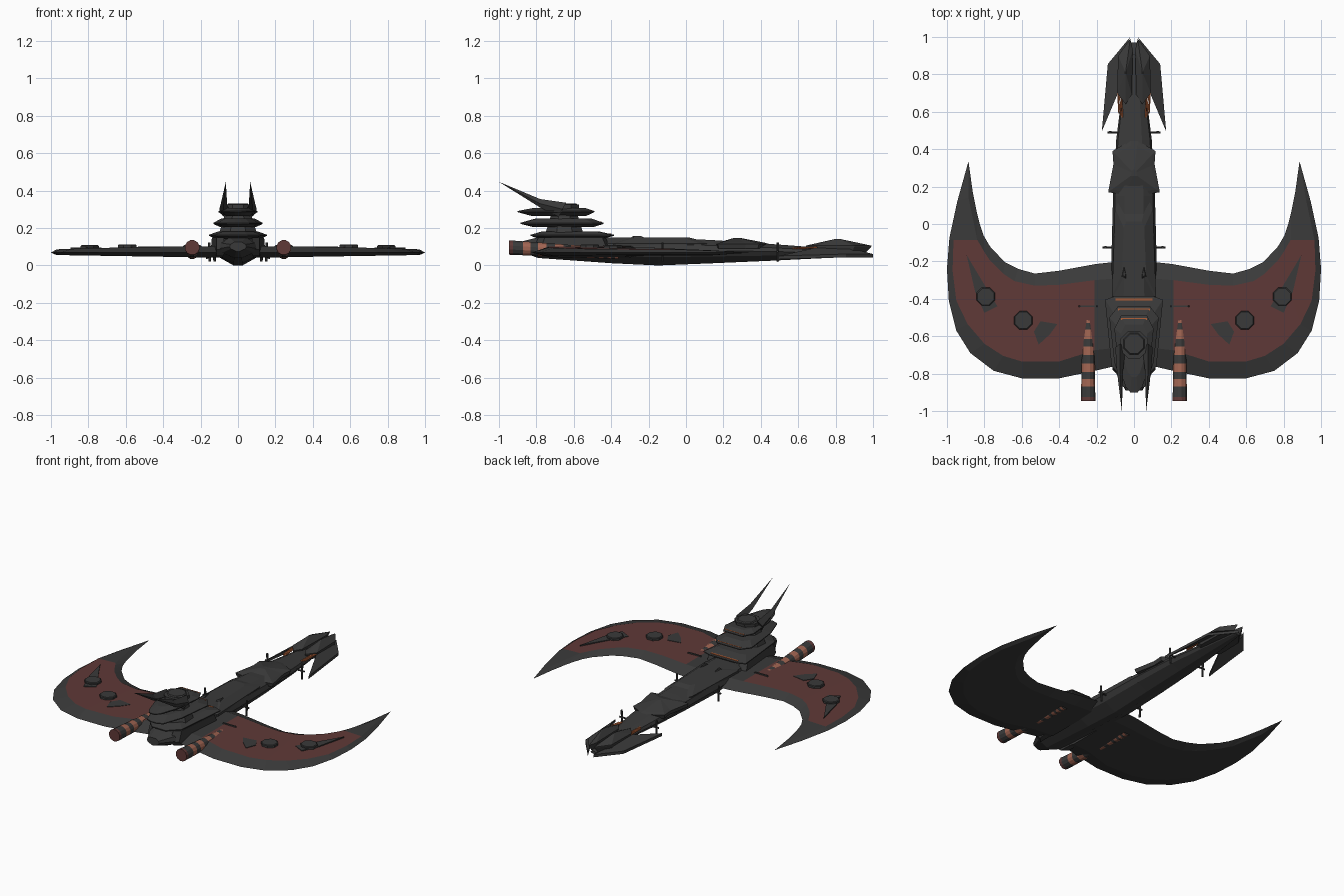
import bpy, bmesh, math
from mathutils import Vector

if "Cube" in bpy.data.objects:
    bpy.data.objects.remove(bpy.data.objects["Cube"])


def material(name, rgb):
    m = bpy.data.materials.new(name)
    m.diffuse_color = (*rgb, 1)
    m.use_nodes = True
    m.node_tree.nodes["Principled BSDF"].inputs["Base Color"].default_value = m.diffuse_color
    return m


GREY = material("charcoal hull", (0.042, 0.042, 0.042))
RED = material("dull red panel", (0.115, 0.041, 0.038))
COPPER = material("copper band", (0.36, 0.13, 0.085))
ORANGE = material("orange trim", (0.45, 0.12, 0.04))


def loft(name, rings, mats=(GREY,), rule=None, mirror=False):
    """Skin rings of equal point count, cap both ends, colour by rule(ring, side)."""
    bm = bmesh.new()
    vs = [[bm.verts.new(p) for p in r] for r in rings]
    n = len(rings[0])
    for i in range(len(rings) - 1):
        for j in range(n):
            k = (j + 1) % n
            f = bm.faces.new((vs[i][j], vs[i][k], vs[i + 1][k], vs[i + 1][j]))
            f.material_index = rule(i, j) if rule else 0
    bm.faces.new(vs[0])
    bm.faces.new(vs[-1])
    bmesh.ops.remove_doubles(bm, verts=bm.verts, dist=1e-5)
    bmesh.ops.recalc_face_normals(bm, faces=bm.faces)
    me = bpy.data.meshes.new(name)
    bm.to_mesh(me)
    bm.free()
    for m in mats:
        me.materials.append(m)
    ob = bpy.data.objects.new(name, me)
    bpy.context.collection.objects.link(ob)
    if mirror:
        mod = ob.modifiers.new("mirror", "MIRROR")
        mod.use_mirror_merge = False
    return ob


def both(half):
    """Close a right-hand half outline with its left-hand reflection."""
    return half + [(-x, y) for x, y in reversed(half)]


def slab(name, pts, levels, mat=GREY, mirror=False, centre=None):
    """Stack an outline at levels of (z, scale about centre)."""
    c = centre or (sum(p[0] for p in pts) / len(pts), sum(p[1] for p in pts) / len(pts))
    rings = [[(c[0] + (x - c[0]) * s, c[1] + (y - c[1]) * s, z) for x, y in pts] for z, s in levels]
    return loft(name, rings, (mat,), mirror=mirror)


def ngon(x, y, r, n=8):
    return [(x + r * math.cos(math.tau * (i + .5) / n), y + r * math.sin(math.tau * (i + .5) / n))
            for i in range(n)]


def bar(name, a, b, w, mat=GREY, n=6, w2=None):
    """Thin mirrored rod from a to b."""
    a, b = Vector(a), Vector(b)
    q = (b - a).to_track_quat('Z', 'Y')
    rings = [[p + q @ Vector((x, y, 0)) for x, y in ngon(0, 0, r, n)] for p, r in ((a, w), (b, w2 or w))]
    return loft(name, rings, (mat,), mirror=True)


# Main hull: y, half width, bottom z, widest z, top z
hull = []
for y, w, zb, zm, zt in [(-.89, .045, .075, .1, .125), (-.79, .1, .04, .09, .15), (-.4, .122, .012, .085, .15),
                         (-.15, .12, 0, .08, .15), (.15, .112, .012, .078, .135), (.45, .095, .025, .075, .115),
                         (.65, .07, .035, .07, .1), (.97, .02, .05, .058, .068)]:
    half = [(w * .2, zb), (w * .85, zm - (zm - zb) * .45), (w, zm), (w * .9, zm + (zt - zm) * .5), (w * .45, zt)]
    hull.append([(x, y, z) for x, z in both(half)])
loft("main_hull", hull)

# Crescent wings: leading edge, panel front, panel back, trailing edge
stations = [((.08, -.2), (.08, -.29), (.08, -.66), (.08, -.755)),
            ((.21, -.215), (.21, -.3), (.21, -.675), (.21, -.785)),
            ((.4, -.25), (.4, -.325), (.4, -.735), (.4, -.825)),
            ((.53, -.265), (.53, -.33), (.6, -.735), (.6, -.825)),
            ((.62, -.24), (.64, -.305), (.7, -.705), (.75, -.785)),
            ((.69, -.205), (.7, -.265), (.8, -.64), (.875, -.69)),
            ((.77, -.12), (.77, -.195), (.89, -.535), (.95, -.57)),
            ((.805, -.06), (.8, -.15), (.95, -.41), (.99, -.41)),
            ((.825, 0), (.82, -.115), (.97, -.25), (1, -.24)),
            ((.84, .06), (.838, -.085), (.965, -.085), (.987, -.075)),
            ((.862, .17), (.885, .14), (.92, .13), (.945, .12)),
            ((.885, .335),) * 4]
rings = []
for i, (a, b, c, d) in enumerate(stations):
    tip = i == len(stations) - 1

    def top(p): return .068 if tip else .103 - .018 * p[0] ** 2 - (.008 if i == 10 else 0)
    def low(p): return .068 if tip else .04 + .016 * p[0]
    rings.append([(*a, .068), (*b, top(b)), (*c, top(c)), (*d, .068), (*c, low(c)), (*b, low(b))])
loft("wing", rings, (GREY, RED), lambda i, j: int(j == 1 and 1 <= i <= 8), mirror=True)

# Wing markings and turret discs
slab("wing_long_mark", [(.895, -.165), (.875, -.2), (.73, -.44), (.8, -.475), (.85, -.36)],
     [(.088, 1), (.0965, 1)], mirror=True)
slab("wing_short_mark", [(.5, -.52), (.41, -.535), (.45, -.59), (.51, -.645), (.535, -.575)],
     [(.094, 1), (.1015, 1)], mirror=True)
for k, (x, y, z) in enumerate([(.793, -.388, .108), (.592, -.515, .113)]):
    slab("wing_turret_%d" % k, ngon(x, y, .053), [(.085, 1), (z - .004, 1), (z, .9)], mirror=True)

# Banded engines, tilted down toward the nose
bands = [-.945, -.925, -.87, -.83, -.79, -.745, -.7, -.655, -.615, -.565, -.53, -.49,
         -.465, -.44, -.42, -.4, -.38, -.36]
rings = []
for y in bands:
    t = (y + .945) / .585
    rings.append([(.245 + u, y, .096 - .034 * t + v) for u, v in ngon(0, 0, .04 - .011 * t, 12)])
loft("engine", rings, (GREY, COPPER, RED), lambda i, j: 2 if i == 0 else int(i % 2 == 0), mirror=True)
slab("engine_collar", [(.19, -.445), (.3, -.445), (.3, -.435), (.19, -.435)],
     [(.096, 1), (.109, .8)], mirror=True)
bpy.data.objects["engine"].data.polygons[-2].material_index = 2

# Stern command tower: three tapered armour tiers on a core
loft("tower_core", [[(x, y, z) for x, y in ngon(0, cy, r)] for z, cy, r in
                    [(.13, -.65, .125), (.2, -.65, .1), (.26, -.65, .08), (.325, -.645, .08)]])
tiers = [("lower", [(.1, -.385), (.155, -.405), (.14, -.56), (.12, -.76), (.05, -.83)], .14, .158, .182),
         ("middle", [(.085, -.44), (.132, -.5), (.105, -.74), (.06, -.87), (.02, -.885)], .205, .222, .25),
         ("upper", [(.07, -.49), (.105, -.56), (.085, -.75), (.045, -.87), (.02, -.9)], .265, .285, .307)]
for name, half, z0, z1, z2 in tiers:
    slab(name + "_tier", both(half), [(z0, .72), (z1, 1), (z1 + .006, 1), (z2, .68)], centre=(0, -.64))
    y, w = half[0][1] - .012, half[0][0]
    slab(name + "_tier_trim", both([(w, y), (w, y - .011)]), [(z1 - .002, 1), (z1 + .012, 1)], ORANGE)
slab("tower_cap", ngon(0, -.64, .062), [(.3, 1), (.326, 1), (.332, .9)])

# Swept-back tower horns
loft("horn", [[(.045, -.66, .3), (.075, -.64, .335), (.1, -.66, .3), (.08, -.68, .26)],
              [(.058, -.78, .325), (.075, -.78, .355), (.092, -.78, .33), (.078, -.78, .31)],
              [(.065, -1, .447)] * 4], mirror=True)

# Stern side armour between hull and tower
slab("stern_armour", [(.09, -.4), (.145, -.42), (.13, -.6), (.115, -.78), (.07, -.82)],
     [(.05, .8), (.085, 1), (.15, .85)], mirror=True)

# Fore deck armour
slab("deck_plate", both([(.075, .14), (.1, .08), (.118, -.38), (.1, -.4)]), [(.09, 1), (.117, 1), (.15, .55)])
slab("deck_wedge", [(.055, -.2), (.075, -.29), (.035, -.31), (.04, -.26)],
     [(.135, 1), (.157, .4)], mirror=True)
slab("neck_armour", both([(.02, .445), (.115, .39), (.11, .32), (.138, .17), (.05, .155)]),
     [(.09, .95), (.115, 1), (.122, .85), (.147, .12)], centre=(0, .27))

# Split head plates and flared jaw blades
slab("head_plate", [(.02, .99), (.085, .9), (.09, .7), (.045, .64), (.012, .69), (.006, .93)],
     [(.06, .8), (.1, 1), (.106, 1), (.142, .06)], mirror=True, centre=(.045, .81))
jaw = [(.02, 1, .055), (.14, .855, .055), (.172, .495, .045), (.09, .69, .088), (.075, .88, .085)]
loft("jaw_blade", [[(x, y, z - .012) for x, y, z in jaw], [(x, y, z + .006) for x, y, z in jaw]], mirror=True)

# Orange neck pipes and small side guns
for k in range(3):
    bar("neck_pipe_%d" % k, (.062 + k * .009, .57 + k * .01, .092), (.068 + k * .009, .7, .096), .0045, ORANGE)
for name, x, y in (("fore", .125, .49), ("mid", .15, -.125)):
    bar(name + "_gun_arm", (x - .07, y, .075), (x + .018, y, .075), .006)
    bar(name + "_gun", (x, y, .02), (x + .004, y, .122), .007)
